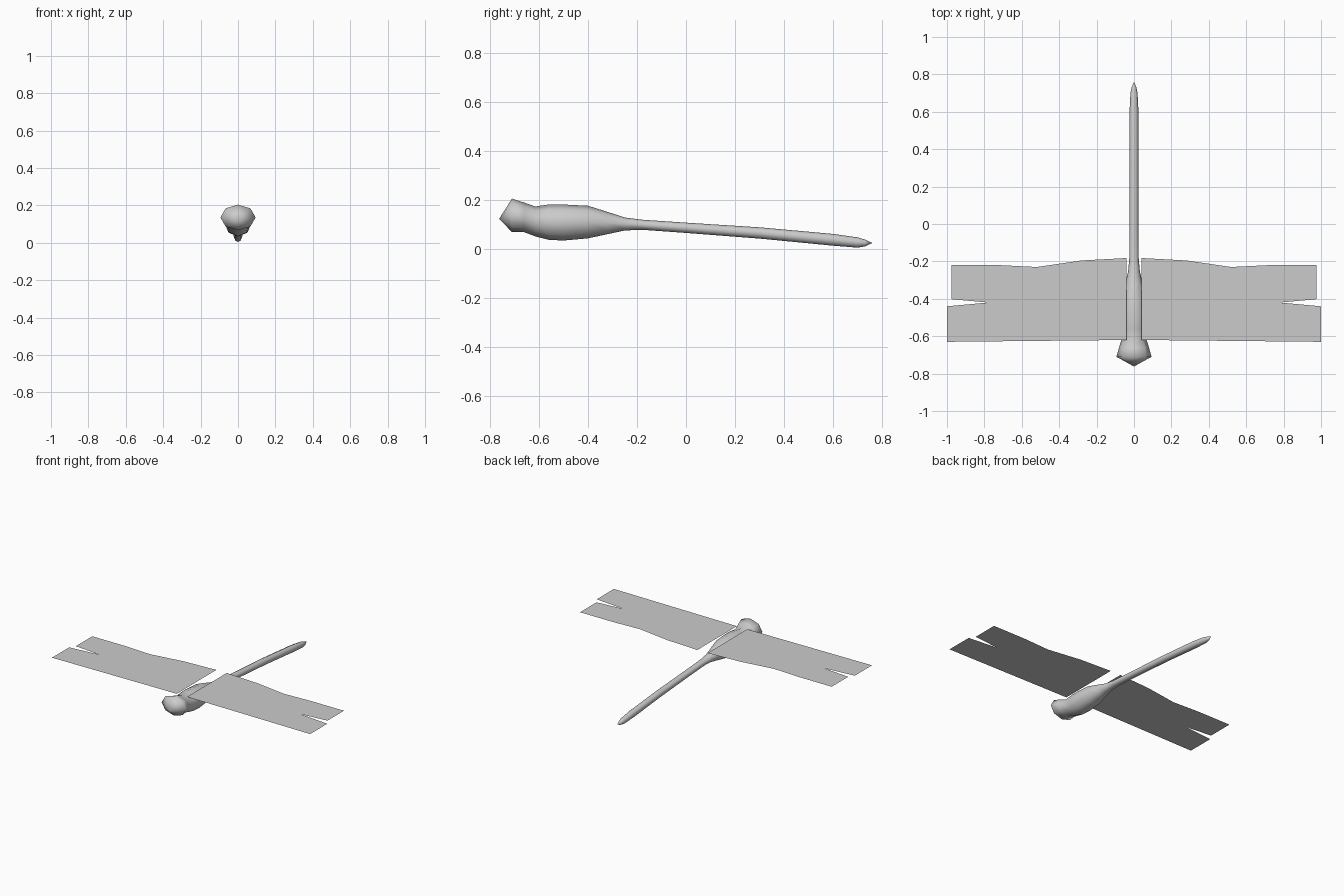
import bpy, bmesh, math

if "Cube" in bpy.data.objects:
    bpy.data.objects.remove(bpy.data.objects["Cube"])

grey = bpy.data.materials.new("pale grey")
grey.diffuse_color = (0.6, 0.6, 0.6, 1)
grey.use_nodes = True
grey.node_tree.nodes["Principled BSDF"].inputs["Base Color"].default_value = grey.diffuse_color


def finish(name, bm, smooth):
    mesh = bpy.data.meshes.new(name)
    bm.to_mesh(mesh)
    bm.free()
    mesh.materials.append(grey)
    for p in mesh.polygons:
        p.use_smooth = smooth
    obj = bpy.data.objects.new(name, mesh)
    bpy.context.collection.objects.link(obj)
    return obj


# Head, thorax and tail: one eight-sided loft along y
# (y, bottom z, top z, half width)
SECTIONS = [
    (-0.71, 0.067, 0.204, 0.094),
    (-0.66, 0.067, 0.188, 0.080),
    (-0.615, 0.050, 0.172, 0.066),
    (-0.56, 0.036, 0.180, 0.070),
    (-0.50, 0.033, 0.180, 0.072),
    (-0.40, 0.042, 0.175, 0.064),
    (-0.32, 0.059, 0.150, 0.046),
    (-0.25, 0.074, 0.127, 0.031),
    (-0.18, 0.077, 0.118, 0.025),
    (0.0, 0.064, 0.106, 0.024),
    (0.30, 0.041, 0.087, 0.024),
    (0.60, 0.012, 0.060, 0.024),
    (0.70, 0.004, 0.046, 0.019),
    (0.73, 0.009, 0.037, 0.013),
]
SIDES = 8
bm = bmesh.new()
rings = []
for y, low, high, half in SECTIONS:
    mid, rz = (low + high) / 2, (high - low) / 2
    ring = []
    for i in range(SIDES):
        a = 2 * math.pi * i / SIDES
        ring.append(bm.verts.new((half * math.sin(a), y, mid + rz * math.cos(a))))
    rings.append(ring)
nose = bm.verts.new((0, -0.762, 0.122))
tail_tip = bm.verts.new((0, 0.76, 0.023))
for i in range(SIDES):
    j = (i + 1) % SIDES
    bm.faces.new((nose, rings[0][i], rings[0][j]))
    for a, b in zip(rings, rings[1:]):
        bm.faces.new((a[i], b[i], b[j], a[j]))
    bm.faces.new((rings[-1][i], tail_tip, rings[-1][j]))
bmesh.ops.recalc_face_normals(bm, faces=bm.faces[:])
finish("body", bm, True)

# Flat wings with a notch at the tip, mirrored left and right
OUTLINE = [
    (0.04, -0.62), (1.0, -0.63), (1.0, -0.44), (0.78, -0.42), (0.975, -0.402),
    (0.975, -0.22), (0.72, -0.22), (0.52, -0.23), (0.28, -0.195), (0.04, -0.182),
]
WING_Z = 0.174
for name, side in (("right_wing", 1), ("left_wing", -1)):
    bm = bmesh.new()
    face = bm.faces.new([bm.verts.new((side * x, y, WING_Z)) for x, y in OUTLINE])
    face.normal_update()
    if face.normal.z < 0:
        face.normal_flip()
    bmesh.ops.triangulate(bm, faces=[face])
    finish(name, bm, False)
